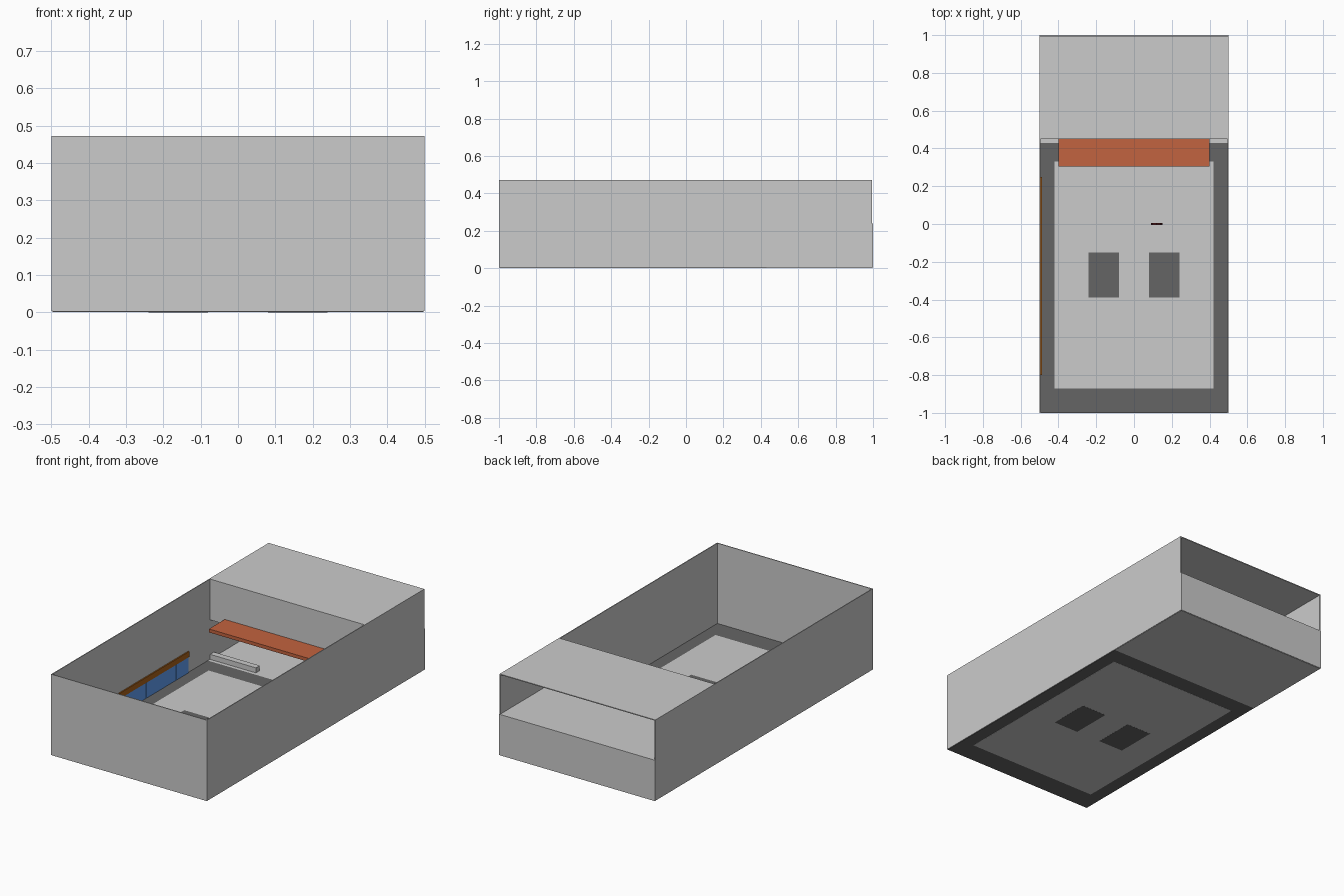
import bpy

if "Cube" in bpy.data.objects:
    bpy.data.objects.remove(bpy.data.objects["Cube"])


def material(name, rgb):
    m = bpy.data.materials.new(name)
    m.diffuse_color = (*rgb, 1)
    m.use_nodes = True
    m.node_tree.nodes["Principled BSDF"].inputs["Base Color"].default_value = m.diffuse_color
    return m


DARK = material("dark_tile", (0.13, 0.13, 0.13))
STONE = material("grey_tile", (0.54, 0.54, 0.54))
ORANGE = material("orange", (0.54, 0.125, 0.05))
BLUE = material("blue", (0.12, 0.35, 0.9))
BROWN = material("brown", (0.4, 0.12, 0.01))
RED = material("dark_red", (0.1, 0.01, 0.01))


def box(name, x, y, z, mat=None):
    """Box from (min, max) ranges on each axis."""
    bpy.ops.mesh.primitive_cube_add(
        size=1, location=[(a + b) / 2 for a, b in (x, y, z)])
    o = bpy.context.object
    o.name = name
    o.scale = [b - a for a, b in (x, y, z)]
    bpy.ops.object.transform_apply(location=False, rotation=False, scale=True)
    if mat:
        o.data.materials.append(mat)
    return o


H, MID, T = 0.472, 0.24, 0.005   # wall height, upper floor level, thickness

# Outer walls
box("front_wall", (-0.5, 0.5), (-1, -1 + T), (0.003, H))
box("back_wall", (-0.5, 0.5), (1 - T, 1), (0.003, MID))
for side, s in (("left", -1), ("right", 1)):
    xs = sorted((s * 0.5, s * (0.5 - T)))
    box(side + "_wall", xs, (-1 + T, 0.995), (0.003, H))
    # Low curb pieces under the upper floor
    box(side + "_curb", sorted((s * 0.494, s * 0.2)), (0.45, 0.485), (0.005, 0.035))
    # Dark floor panels
    box(side + "_floor_panel", sorted((s * 0.08, s * 0.24)), (-0.39, -0.15), (0, 0.008), DARK)

# Ground floor: dark border, grey field, plain rear part
box("floor_border", (-0.497, 0.497), (-0.997, 0.43), (0.001, 0.006), DARK)
box("floor_field", (-0.42, 0.42), (-0.87, 0.33), (0.0005, 0.007), STONE)
box("rear_floor", (-0.497, 0.497), (0.43, 0.997), (0.001, 0.006))

# Upper compartment, open at the back
box("upper_floor", (-0.495, 0.495), (0.45, 0.995), (MID - T, MID))
box("upper_front_wall", (-0.495, 0.495), (0.45, 0.45 + T), (MID, H - T))
box("roof", (-0.495, 0.495), (0.45, 0.995), (H - T, H))

# Orange canopy
box("canopy", (-0.4, 0.4), (0.305, 0.45), (0.243, 0.263), ORANGE)

# Blue panels with a brown rail on the left wall
edges = [-0.80, -0.684, -0.41, -0.141, 0.134, 0.25]
for i, (a, b) in enumerate(zip(edges, edges[1:])):
    box(f"wall_panel_{i + 1}", (-0.496, -0.491), (a + 0.003, b - 0.003), (0.006, 0.098), BLUE)
box("panel_rail", (-0.496, -0.488), (-0.80, 0.25), (0.098, 0.13), BROWN)

# Small floor marker
bpy.ops.mesh.primitive_cylinder_add(vertices=8, radius=0.03, depth=0.01, location=(0.12, 0, 0.038))
marker = bpy.context.object
marker.name = "small_marker"
marker.rotation_euler = (1.5708, 0, 0)
marker.data.materials.append(RED)
